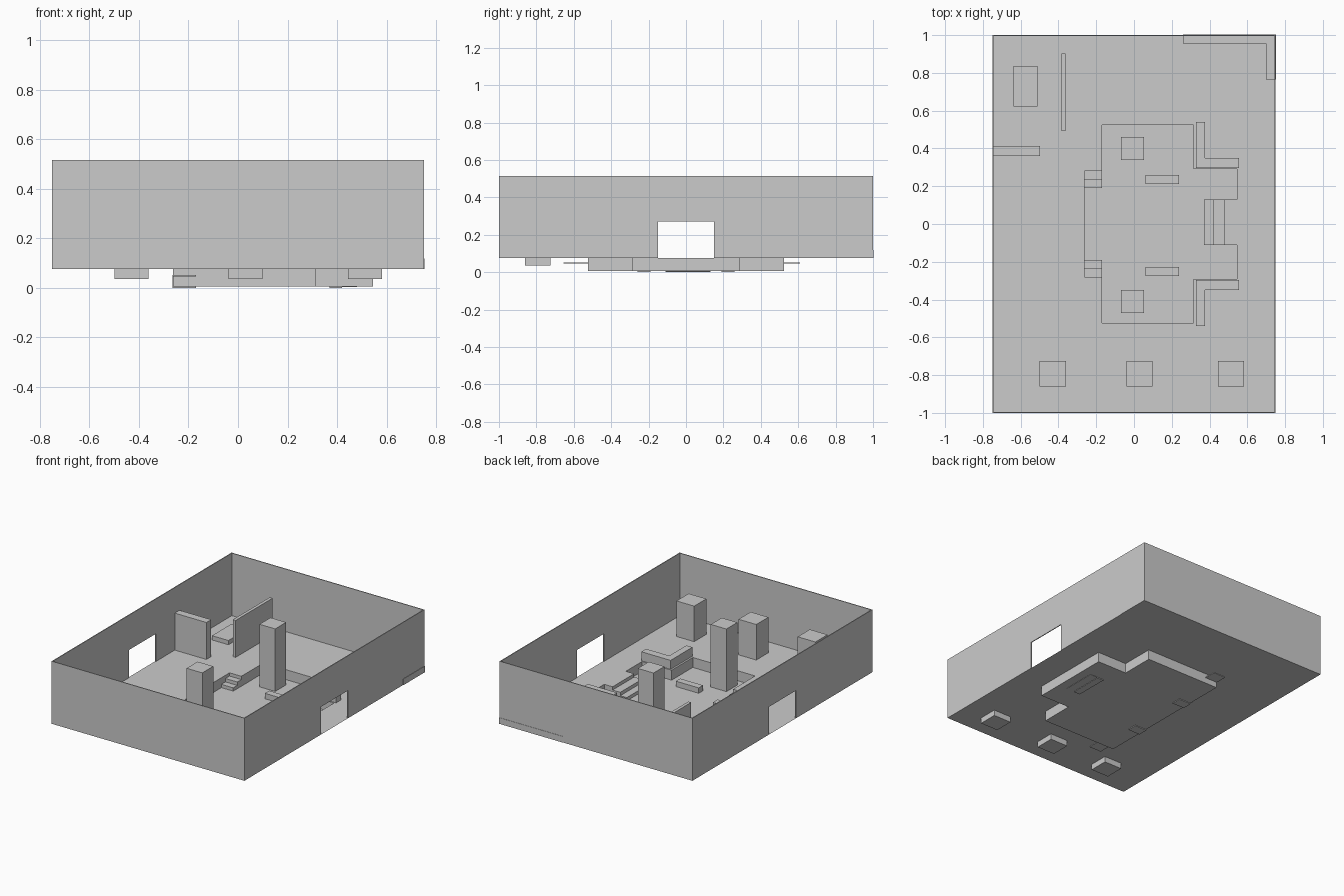
import bpy, bmesh

if "Cube" in bpy.data.objects:
    bpy.data.objects.remove(bpy.data.objects["Cube"])

FLOOR, PIT, TOP = 0.075, 0.005, 0.515
T = 0.006  # wall thickness


def finish(name, bm, normals=True):
    if normals:
        bmesh.ops.recalc_face_normals(bm, faces=bm.faces)
    me = bpy.data.meshes.new(name)
    bm.to_mesh(me)
    bm.free()
    ob = bpy.data.objects.new(name, me)
    bpy.context.collection.objects.link(ob)
    return ob


def prism(name, pts, vec):
    """Solid made by sliding a flat outline along a vector."""
    bm = bmesh.new()
    face = bm.faces.new([bm.verts.new(p) for p in pts])
    ext = bmesh.ops.extrude_face_region(bm, geom=[face], use_keep_orig=True)
    verts = [g for g in ext["geom"] if isinstance(g, bmesh.types.BMVert)]
    bmesh.ops.translate(bm, verts=verts, vec=vec)
    return finish(name, bm)


def plan(name, pts, z0, z1):
    return prism(name, [(x, y, z0) for x, y in pts], (0, 0, z1 - z0))


def box(name, x0, x1, y0, y1, z0, z1):
    return plan(name, [(x0, y0), (x1, y0), (x1, y1), (x0, y1)], z0, z1)


# Opening of the sunken area, seen from the top
half = [(-0.17, 0.28), (-0.17, 0.525), (0.315, 0.525), (0.315, 0.29), (0.545, 0.29)]
hole = ([(-0.262, 0.28)] + half + [(0.545, 0.13), (0.48, 0.13), (0.48, -0.11), (0.545, -0.11)]
        + [(x, -y) for x, y in reversed(half)] + [(-0.262, -0.28)])

# Main floor with the opening cut out
bm = bmesh.new()
edges = []
for loop in ([(-0.75, -1), (0.75, -1), (0.75, 1), (-0.75, 1)], hole):
    vs = [bm.verts.new((x, y, FLOOR)) for x, y in loop]
    edges += [bm.edges.new((vs[i - 1], vs[i])) for i in range(len(vs))]
bmesh.ops.triangle_fill(bm, edges=edges, use_beauty=True, use_dissolve=False, normal=(0, 0, 1))
for f in bm.faces:
    f.normal_update()
    if f.normal.z < 0:
        f.normal_flip()
finish("floor", bm, False)


def skirt(name, pts, closed):
    bm = bmesh.new()
    lo = [bm.verts.new((x, y, PIT)) for x, y in pts]
    hi = [bm.verts.new((x, y, FLOOR)) for x, y in pts]
    for i in range(0 if closed else 1, len(pts)):
        bm.faces.new((lo[i - 1], lo[i], hi[i], hi[i - 1]))
    finish(name, bm, False)


# Sunken area: walls, hidden outer walls, bottom
skirt("pit_wall", hole, True)
skirt("pit_outer_back", [(-0.17, 0.525), (-0.262, 0.525), (-0.262, 0.28)], False)
skirt("pit_outer_front", [(-0.262, -0.28), (-0.262, -0.525), (-0.17, -0.525)], False)
skirt("pit_outer_right", [(0.545, -0.11), (0.545, 0.13)], False)
bm = bmesh.new()
low = [(-0.262, 0.525)] + half[2:]
outline = low + [(x, -y) for x, y in reversed(low)]
bm.faces.new([bm.verts.new((x, y, PIT)) for x, y in reversed(outline)])
finish("pit_floor", bm, False)

# Outer walls; the side walls have doorways
box("front_wall", -0.75, 0.75, -1, -1 + T, FLOOR, TOP)
box("back_wall", -0.75, 0.75, 1 - T, 1, FLOOR, TOP)
profile = [(-1, FLOOR), (-0.15, FLOOR), (-0.15, 0.27), (0.15, 0.27),
           (0.15, FLOOR), (1, FLOOR), (1, TOP), (-1, TOP)]
for name, x in (("left_wall", -0.75), ("right_wall", 0.75 - T)):
    prism(name, [(x, y, z) for y, z in profile], (T, 0, 0))

# Pillars in the front row and in the pit
for i, x in enumerate((-0.43, 0.03, 0.513)):
    box(f"front_pillar_{i}", x - 0.069, x + 0.069, -0.86, -0.725, 0.035, 0.325)
for name, y in (("back", 0.4), ("front", -0.41)):
    box(f"pit_pillar_{name}", -0.07, 0.052, y - 0.061, y + 0.061, PIT, 0.445)

# Low blocks in the pit
box("pit_block_back", 0.06, 0.238, 0.212, 0.26, PIT, 0.043)
box("pit_block_front", 0.06, 0.238, -0.275, -0.227, PIT, 0.043)

# L-shaped barriers beside the pit
ell = [(0.328, 0.297), (0.555, 0.297), (0.555, 0.35), (0.375, 0.35), (0.375, 0.54), (0.328, 0.54)]
for name, s in (("back", 1), ("front", -1)):
    plan(f"barrier_{name}", [(x, y * s) for x, y in ell], FLOOR, 0.138)

# Stairs on the left side, running under the floor, and on the right side
for name, s, end in (("back", 1, 0.61), ("front", -1, 0.655)):
    for i, (a, b, z0, z1) in enumerate(((0.19, 0.26, 0.0, 0.028), (0.235, end, 0.045, 0.052))):
        y0, y1 = sorted((a * s, b * s))
        box(f"left_step_{name}_{i}", -0.265, -0.17, y0, y1, z0, z1)
    y0, y1 = sorted((0.235 * s, 0.28 * s))
    box(f"left_riser_{name}", -0.265, -0.17, y0, y1, PIT, 0.045)
box("right_step_0", 0.37, 0.42, -0.11, 0.13, 0.0, 0.028)
box("right_step_1", 0.42, 0.48, -0.11, 0.13, 0.003, 0.052)

# Partitions, bench and corner curb
box("long_partition", -0.385, -0.363, 0.492, 0.903, FLOOR, 0.335)
box("side_partition", -0.75, -0.498, 0.36, 0.413, FLOOR, 0.335)
box("bench", -0.638, -0.51, 0.622, 0.837, FLOOR, 0.105)
plan("corner_curb", [(0.26, 0.955), (0.70, 0.955), (0.70, 0.765), (0.753, 0.765),
                     (0.753, 1.002), (0.26, 1.002)], FLOOR, 0.118)
